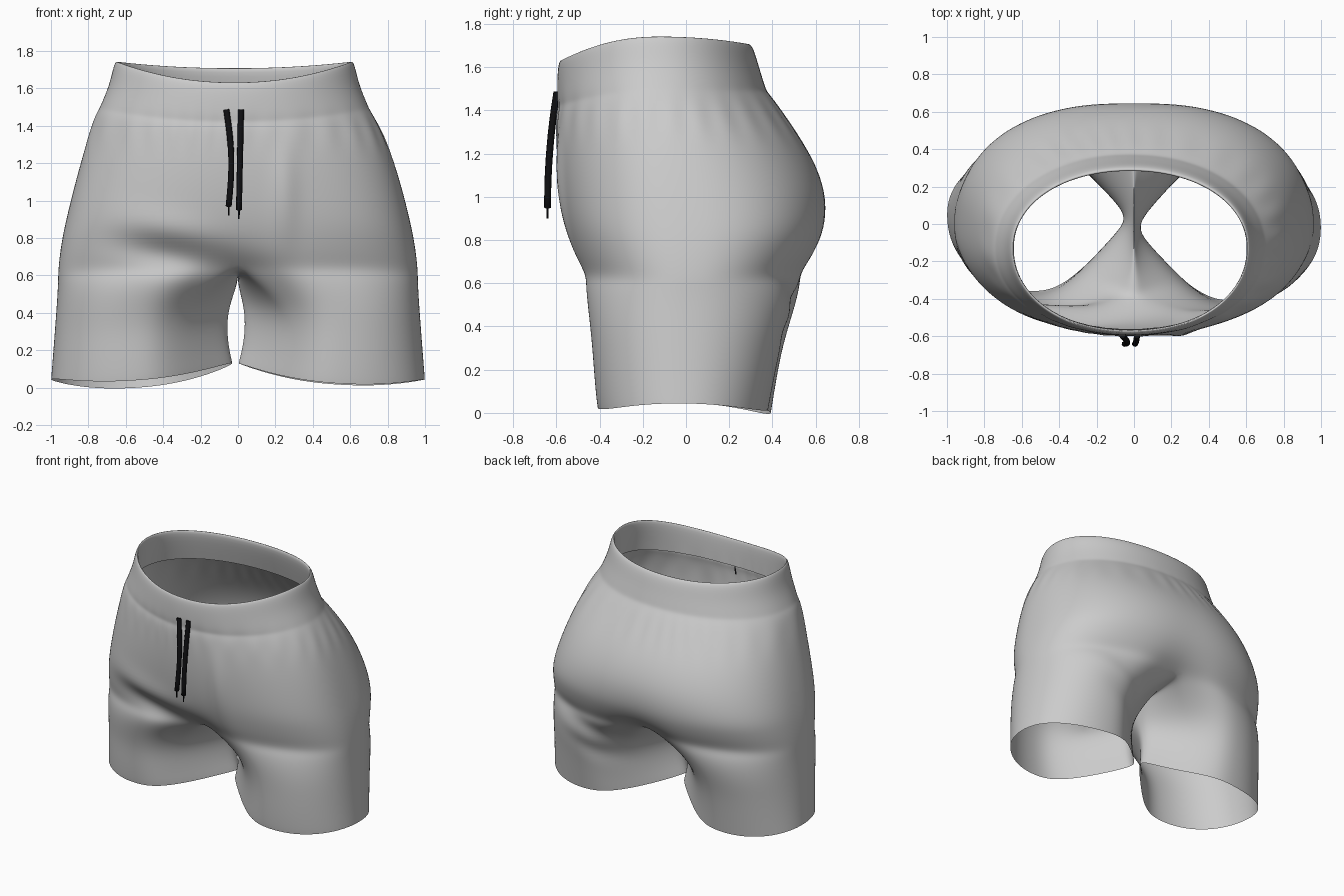
import bpy, bmesh
from math import sin, cos, pi, exp, atan2
from mathutils import Vector

if "Cube" in bpy.data.objects:
    bpy.data.objects.remove(bpy.data.objects["Cube"])

K, M = 32, 16          # outer and inner segments of each leg loop

# Body rings: z front, z side, z back, half width, y front, y back
BODY = [
    (1.44, 1.51, 1.49, .66, -.562, .335),    # inside of waistband
    (1.61, 1.72, 1.69, .617, -.566, .275),
    (1.64, 1.752, 1.717, .628, -.578, .29),  # rim
    (1.615, 1.725, 1.685, .645, -.592, .315),
    (1.54, 1.62, 1.6, .667, -.597, .338),
    (1.45, 1.52, 1.52, .71, -.597, .364),
    (1.42, 1.49, 1.49, .722, -.59, .372),    # seam groove
    (1.39, 1.46, 1.46, .742, -.6, .4),
    (1.3, 1.35, 1.33, .79, -.602, .49),
    (1.17, 1.2, 1.18, .84, -.598, .59),
    (1.03, 1.02, 1.02, .89, -.585, .65),
    (.9, .86, .88, .928, -.567, .652),
    (.8, .77, .79, .945, -.545, .63),
    (.71, .69, .71, .956, -.518, .595),
    (.64, .62, .65, .962, -.49, .56),        # legs split here
]

# Leg rings: height fraction, ellipse blend, inner x, outer x, y front, y back
LEG = [
    (.08, .3, .01, .965, -.475, .535),
    (.2, .62, .03, .968, -.46, .505),
    (.36, .9, .045, .973, -.446, .472),
    (.55, 1, .05, .98, -.435, .438),
    (.78, 1, .04, .99, -.425, .408),
    (.95, 1, .02, .998, -.415, .388),
    (1, 1, .015, 1, -.41, .382),
]


def sign(v):
    return 1 if v >= 0 else -1


def spow(v, e):
    return sign(v) * abs(v) ** e


def half_ring(row, side):
    zf, zs, zb, a, yf, yb = row
    rise = min(1, max(0, (zs - .86) / .6))         # 0 at the hips, 1 at the waist
    yc, cx = -.13 * rise, -.02 * rise ** 4
    n = 2.45 - .35 * rise - max(0, .86 - zs) * .6
    cleft = .09 * exp((.62 - zs) / .09)            # pulls the centre seam inward
    pts = []
    for i in range(K + 1):
        th = pi * i / K
        s, c = (0 if i in (0, K) else sin(th)), cos(th)
        x = a * s ** (2 / n)
        y = yc + (yf - yc if c > 0 else yc - yb) * spow(c, 2 / n)
        y += cleft * c * exp(-(x / .2) ** 2)
        z = zs + (zf - zs if c > 0 else zb - zs) * c * c
        pts.append(Vector((cx + side * x, y, z)))
    return pts


def split_loop(side):
    """Closed loop at the top of a leg: half ring plus the crotch seam."""
    ring = half_ring(BODY[-1], side)
    front, back = ring[0], ring[K]
    for j in range(1, M):
        p = back.lerp(front, j / M)
        p.z -= .045 * sin(pi * j / M)
        ring.append(p)
    return ring


def leg_ring(top, row, side):
    t, w, xi, xo, yf, yb = row
    left = side < 0
    if left:           # the left leg sits further back
        yf += .05 * min(1, 2 * t)
        yb += .012 * t
        xi += .015 * t
    else:
        xi -= .012
    yc = .05 * t if left else -.02
    cx, rx = (xi + xo) / 2, (xo - xi) / 2
    pts = []
    for i, p in enumerate(top):
        ph = pi / 3 + 2 * pi * i / (K + M)
        c, s = cos(ph), sin(ph)
        sy = spow(s, .93)
        if c > 0:      # the inner side of each leg narrows to a point
            sy = .35 * sy + .65 * sign(s) * sin(pi / 2 * max(0, 1 - c) ** 1.4)
        y = yc + (yf - yc if s > 0 else yc - yb) * sy
        q = p.lerp(Vector((side * (cx - rx * spow(c, .95)), y, 0)), w)
        hem = .054 + .043 * c + .033 * cos(2 * ph) + (.02 if left else .003) * s
        q.z = p.z + (hem - p.z) * t
        pts.append(q)
    return pts


# Shorts: body rings and two leg tubes
bm = bmesh.new()


def bridge(a, b, closed):
    n = len(a)
    for i in range(n if closed else n - 1):
        j = (i + 1) % n
        bm.faces.new((a[i], a[j], b[j], b[i]))


for side in (-1, 1):
    rows = [[bm.verts.new(p) for p in half_ring(r, side)] for r in BODY[:-1]]
    top = split_loop(side)
    loop = [bm.verts.new(p) for p in top]
    rows.append(loop[:K + 1])
    for a, b in zip(rows, rows[1:]):
        bridge(a, b, False)
    for r in LEG:
        nxt = [bm.verts.new(p) for p in leg_ring(top, r, side)]
        bridge(loop, nxt, True)
        loop = nxt
bmesh.ops.remove_doubles(bm, verts=bm.verts, dist=1e-4)
bmesh.ops.recalc_face_normals(bm, faces=bm.faces)
me = bpy.data.meshes.new("shorts")
bm.to_mesh(me)
bm.free()
shorts = bpy.data.objects.new("shorts", me)
bpy.context.collection.objects.link(shorts)
bpy.context.view_layer.objects.active = shorts
shorts.select_set(True)
sub = shorts.modifiers.new("smooth", 'SUBSURF')
sub.levels = 2
bpy.ops.object.modifier_apply(modifier=sub.name)

# Cloth folds: centre, radii across and up, slope across x, push along y
FOLDS = [
    (-.36, -.5, .71, .27, .09, -.15, .05),
    (-.36, -.5, .85, .27, .09, -.15, -.015),
    (.25, -.55, 1.05, .07, .28, 0, -.022),
    (.42, .5, .52, .24, .08, .3, -.025),
    (.42, .5, .34, .22, .07, .3, -.015),
]
for v in shorts.data.vertices:
    p = v.co.copy()
    for x, y, z, rx, rz, slope, push in FOLDS:
        d = ((p.x - x) / rx, (p.y - y) / .23, (p.z - z - slope * (p.x - x)) / rz)
        v.co.y += push * exp(-sum(k * k for k in d))
    # small gathers under the waistband
    ang = atan2(p.y + .1, p.x)
    g = .0025 * sin(30 * ang + 3 * sin(3 * ang)) * exp(-((p.z - 1.36) / .09) ** 2)
    v.co.x += g * cos(ang)
    v.co.y += g * sin(ang)
shorts.data.polygons.foreach_set("use_smooth", [True] * len(shorts.data.polygons))

# Drawstrings
black = bpy.data.materials.new("black")
black.diffuse_color = (.005, .005, .006, 1)
black.use_nodes = True
black.node_tree.nodes["Principled BSDF"].inputs["Base Color"].default_value = black.diffuse_color


def drawstring(name, x0, x1, bow, end):
    cu = bpy.data.curves.new(name, 'CURVE')
    cu.dimensions = '3D'
    cu.bevel_depth = .016
    cu.bevel_resolution = 3
    cu.use_fill_caps = True
    path = []
    for i in range(9):
        u = i / 8
        path.append((x0 + (x1 - x0) * u + bow * sin(pi * u),
                     -.641 + .043 * (1 - u) ** 2, 1.485 + (end - 1.485) * u, 1))
    path += [(x1, -.641, end - .005, .3), (x1, -.641, end - .05, .25)]
    sp = cu.splines.new('POLY')
    sp.points.add(len(path) - 1)
    for pt, (x, y, z, r) in zip(sp.points, path):
        pt.co = (x, y, z, 1)
        pt.radius = r
    sp.use_smooth = True
    cu.materials.append(black)
    bpy.context.collection.objects.link(bpy.data.objects.new(name, cu))


drawstring("left_drawstring", -.062, -.050, .02, .97)
drawstring("right_drawstring", .016, .005, 0, .95)
